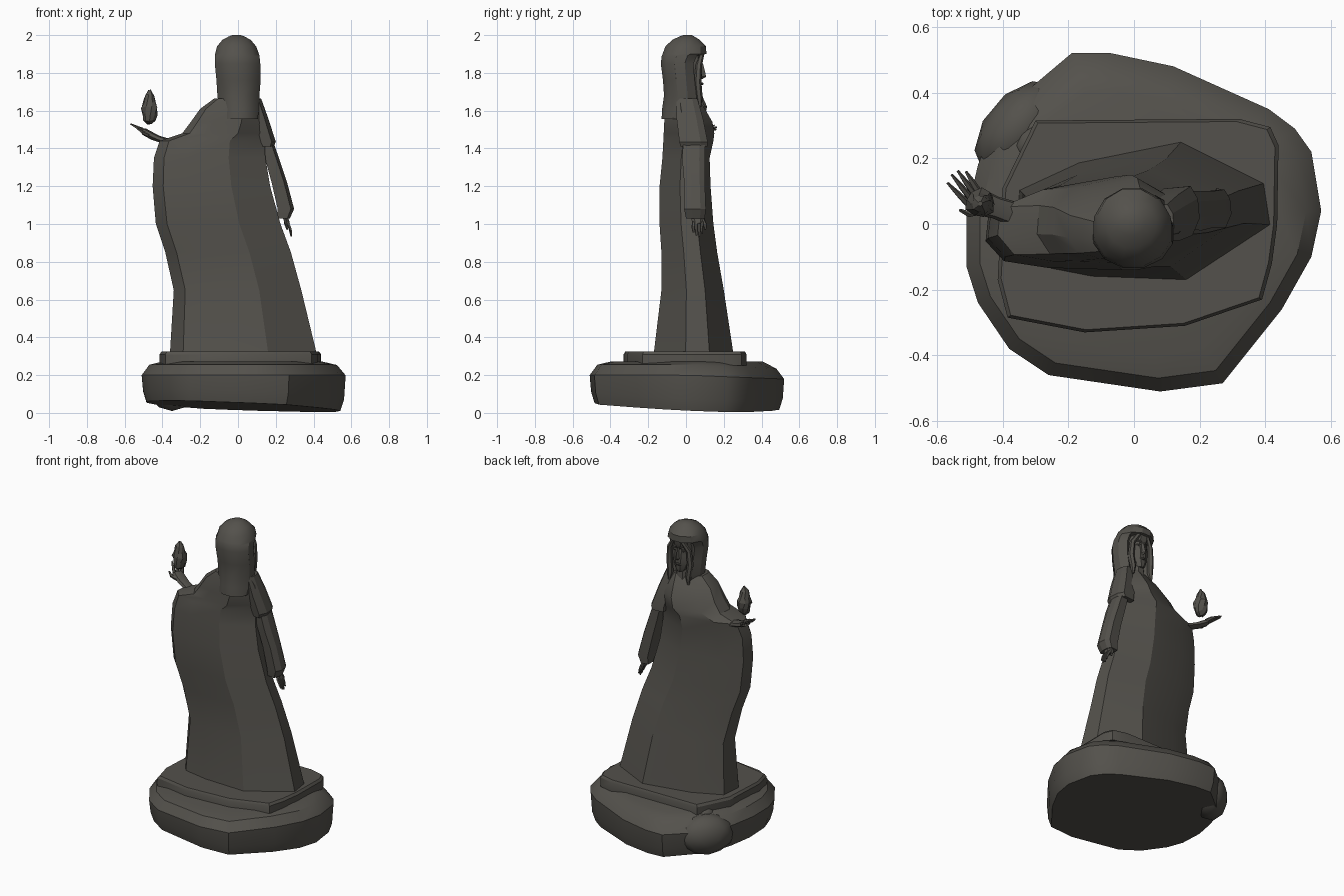
import bpy, bmesh, math, random
from mathutils import Vector

random.seed(4)
stone = bpy.data.materials.new("dark stone")
stone.diffuse_color = (0.088, 0.083, 0.072, 1)


def finish(name, bm, angle=30):
    bmesh.ops.recalc_face_normals(bm, faces=bm.faces)
    me = bpy.data.meshes.new(name)
    bm.to_mesh(me)
    bm.free()
    ob = bpy.data.objects.new(name, me)
    bpy.context.collection.objects.link(ob)
    me.materials.append(stone)
    bpy.ops.object.select_all(action='DESELECT')
    ob.select_set(True)
    bpy.context.view_layer.objects.active = ob
    bpy.ops.object.shade_smooth_by_angle(angle=math.radians(angle))
    return ob


def loft(bm, rings):
    vs = [[bm.verts.new(p) for p in r] for r in rings]
    n = len(vs[0])
    for a, b in zip(vs, vs[1:]):
        for i in range(n):
            j = (i + 1) % n
            bm.faces.new((a[i], a[j], b[j], b[i]))
    bm.faces.new(vs[0][::-1])
    bm.faces.new(vs[-1])


def box_ring(shape, z, x0, x1, y0, y1):
    """Fit a -1..1 outline into an x/y range at height z."""
    return [Vector(((x0 + x1) / 2 + u * (x1 - x0) / 2,
                    (y0 + y1) / 2 + v * (y1 - y0) / 2, z)) for u, v in shape]


def ngon(n, off=0.5):
    return [(math.cos(math.tau * (i + off) / n), math.sin(math.tau * (i + off) / n)) for i in range(n)]


def tube(bm, path, radii, sides=5, flat=1.0):
    """Tapered tube; flat < 1 squashes it along its second axis."""
    pts = [Vector(p) for p in path]
    rings = []
    for i, p in enumerate(pts):
        d = (pts[min(i + 1, len(pts) - 1)] - pts[max(i - 1, 0)]).normalized()
        side = d.cross(Vector((0, 1, 0))).normalized()
        up = side.cross(d)
        rings.append([p + side * c * radii[i] * flat + up * s * radii[i] for c, s in ngon(sides)])
    loft(bm, rings)


# Rough rock base
base = [(-.19, .52), (-.07, .52), (.12, .48), (.41, .35), (.49, .29), (.54, .22), (.57, .04),
        (.54, -.10), (.45, -.26), (.27, -.485), (.08, -.51), (-.26, -.46), (-.38, -.38),
        (-.475, -.24), (-.51, -.13), (-.51, .03), (-.475, .18), (-.44, .27), (-.38, .36)][::-1]
bm = bmesh.new()
rings = []
for s, z in [(.95, 0), (.985, .06), (1, .2), (.92, .255), (.78, .272)]:
    ring = []
    for x, y in base:
        h = .035 - .04 * x - .04 * y + z if z < .1 else z - .04 * max(0, y) * (z < .27)
        ring.append(Vector((x * s, y * s, h)))
    rings.append(ring)
loft(bm, rings)
finish("rock_base", bm, 35)

# Rounded boulder on the front corner of the base
bm = bmesh.new()
for c, r in [((-.35, .29, .14), (.105, .17, .13)), ((-.30, .24, .235), (.06, .07, .06))]:
    new = bmesh.ops.create_icosphere(bm, subdivisions=2, radius=1)["verts"]
    for v in new:
        p = Vector((v.co.x * r[0], v.co.y * r[1], v.co.z * r[2]))
        a = math.radians(-40)
        v.co = Vector((p.x * math.cos(a) - p.y * math.sin(a),
                       p.x * math.sin(a) + p.y * math.cos(a), p.z)) + Vector(c)
finish("boulder", bm, 50)

# Step under the figure
step = [(-.30, .315), (.32, .32), (.415, .295), (.44, .24), (.436, 0), (.42, -.12), (.39, -.23),
        (.155, -.31), (-.15, -.33), (-.385, -.285), (-.415, -.17), (-.4, .11)][::-1]
bm = bmesh.new()
loft(bm, [[Vector((x * s, y * s, z)) for x, y in step] for s, z in [(1, .25), (1, .31), (.975, .325)]])
finish("step", bm)

# Long robe with the cloak draped over one arm
robe = [(.34, -1), (1, -.2), (.95, .4), (.3, 1), (-.5, .7), (-.97, .3), (-1, -.35), (-.82, -.8), (-.4, -.95)]
bm = bmesh.new()
loft(bm, [box_ring(robe, *r) for r in [
    (.32, -.36, .415, -.17, .25), (.65, -.34, .335, -.13, .20), (.85, -.385, .28, -.13, .165),
    (1.0, -.435, .225, -.14, .145), (1.2, -.452, .17, -.14, .13), (1.35, -.445, .145, -.125, .125),
    (1.44, -.415, .14, -.12, .145), (1.48, -.295, .145, -.118, .15), (1.54, -.25, .15, -.115, .14),
    (1.61, -.2, .14, -.11, .10), (1.665, -.125, .11, -.10, .065)]])
finish("robe", bm, 25)

# Short cape over the lowered arm
square = [(-1, -.8), (.6, -1), (1, -.3), (.9, .5), (.5, 1), (-1, .9)]
bm = bmesh.new()
loft(bm, [box_ring(square, *r) for r in [
    (1.41, .09, .19, -.03, .115), (1.435, .09, .2, -.035, .115),
    (1.56, .06, .16, -.05, .09), (1.665, .04, .122, -.05, .06)]])
finish("shoulder_cape", bm, 20)

# Sleeve
bm = bmesh.new()
loft(bm, [box_ring(square, *r) for r in [
    (1.03, .208, .275, .0, .1), (1.08, .21, .297, -.01, .105), (1.22, .178, .26, -.01, .1),
    (1.34, .145, .22, -.02, .1), (1.44, .12, .185, -.015, .1)]])
finish("sleeve", bm, 20)

# Lowered hand
bm = bmesh.new()
tube(bm, [(.24, .055, 1.08), (.25, .06, 1.04), (.262, .063, 1.0)], [.028, .032, .03], 6, .5)
for i, tip in enumerate([.955, .94, .935, .95]):
    y = .04 + i * .015
    tube(bm, [(.26, y, 1.01), (.275, y - .002, .98), (.283, y, tip)], [.0095, .0085, .005])
tube(bm, [(.25, .08, 1.04), (.255, .1, 1.0), (.262, .102, .97)], [.011, .01, .005])
finish("lowered_hand", bm)

# Raised open hand
bm = bmesh.new()
tube(bm, [(-.33, .02, 1.42), (-.42, .05, 1.45), (-.455, .062, 1.465), (-.495, .08, 1.487)],
     [.04, .035, .04, .04], 7, .5)
for base_pt, tip in [((-.50, .055), (-.568, .125)), ((-.495, .075), (-.555, .15)),
                     ((-.485, .09), (-.537, .162)), ((-.475, .10), (-.512, .16))]:
    bz, tz = 1.485, 1.485 + (-.48 - tip[0]) * .5
    tube(bm, [(*base_pt, bz), ((base_pt[0] + tip[0]) / 2, (base_pt[1] + tip[1]) / 2, (bz + tz) / 2 + .004),
              (*tip, tz)], [.011, .009, .004])
tube(bm, [(-.47, .04, 1.47), (-.505, .03, 1.485), (-.53, .042, 1.505)], [.012, .01, .005])
finish("raised_hand", bm)

# Flame floating above the raised palm
bm = bmesh.new()
rings = []
for k, (z, r) in enumerate([(1.53, .012), (1.55, .034), (1.585, .043), (1.62, .047), (1.65, .038),
                            (1.68, .026), (1.71, .007)]):
    rings.append([Vector((-.468 + c * r * random.uniform(.8, 1.08), .062 + s * r * random.uniform(.8, 1.08),
                          z + random.uniform(-.007, .007))) for c, s in ngon(9, .5 + k * .2)])
loft(bm, rings)
finish("flame", bm, 15)

# Veil: closed over the crown, recessed in front to open around the face
bm = bmesh.new()
rings = []
for z, x0, x1, y0, y1, hollow in [
        (1.555, -.092, .108, -.132, .03, 0), (1.61, -.102, .115, -.13, .085, 1),
        (1.68, -.113, .117, -.12, .085, 1), (1.76, -.118, .124, -.125, .075, 1),
        (1.85, -.127, .122, -.137, .07, 1), (1.89, -.127, .118, -.132, .09, 1),
        (1.9, -.125, .115, -.128, .112, 0), (1.94, -.115, .1, -.113, .11, 0),
        (1.975, -.085, .07, -.075, .075, 0), (1.993, -.05, .035, -.035, .045, 0),
        (2.0, -.03, .015, -.015, .03, 0)]:
    ring = box_ring(ngon(12), z, x0, x1, y0, y1)
    if hollow:
        for p in ring[2:4]:
            p.y = .02
    rings.append(ring)
loft(bm, rings)
finish("veil", bm)

# Neck
bm = bmesh.new()
tube(bm, [(0, .02, 1.62), (0, .015, 1.76)], [.055, .045], 8)
finish("neck", bm)

# Face with nose, lips and brows
bm = bmesh.new()
loft(bm, [box_ring(ngon(10, 0), *r) for r in [
    (1.69, -.025, .025, .015, .078), (1.71, -.043, .043, -.02, .086), (1.75, -.06, .06, -.04, .085),
    (1.80, -.07, .07, -.05, .088), (1.84, -.072, .072, -.05, .078), (1.87, -.07, .07, -.05, .092),
    (1.91, -.065, .065, -.05, .095)]])
finish("face", bm)

bm = bmesh.new()
loft(bm, [box_ring([(-1, -1), (1, -1), (0, 1)], *r) for r in [
    (1.768, -.012, .012, .07, .088), (1.78, -.018, .018, .07, .107), (1.85, -.008, .008, .06, .09)]])
tube(bm, [(-.022, .077, 1.74), (0, .086, 1.743), (.022, .077, 1.74)], [.004, .008, .004], 6)
for s in (-1, 1):
    tube(bm, [(s * .012, .083, 1.853), (s * .034, .076, 1.86), (s * .056, .052, 1.85)], [.006, .007, .004])
    tube(bm, [(s * .016, .07, 1.828), (s * .031, .07, 1.83), (s * .046, .057, 1.828)], [.003, .009, .003], 6)
finish("facial_features", bm)

# Locks of hair framing the face
bm = bmesh.new()
for s in (-1, 1):
    tube(bm, [(s * .03, .085, 1.9), (s * .068, .068, 1.84), (s * .075, .062, 1.75),
              (s * .065, .07, 1.67), (s * .07, .075, 1.62)], [.012, .017, .02, .018, .006], 6)
finish("hair_locks", bm)
